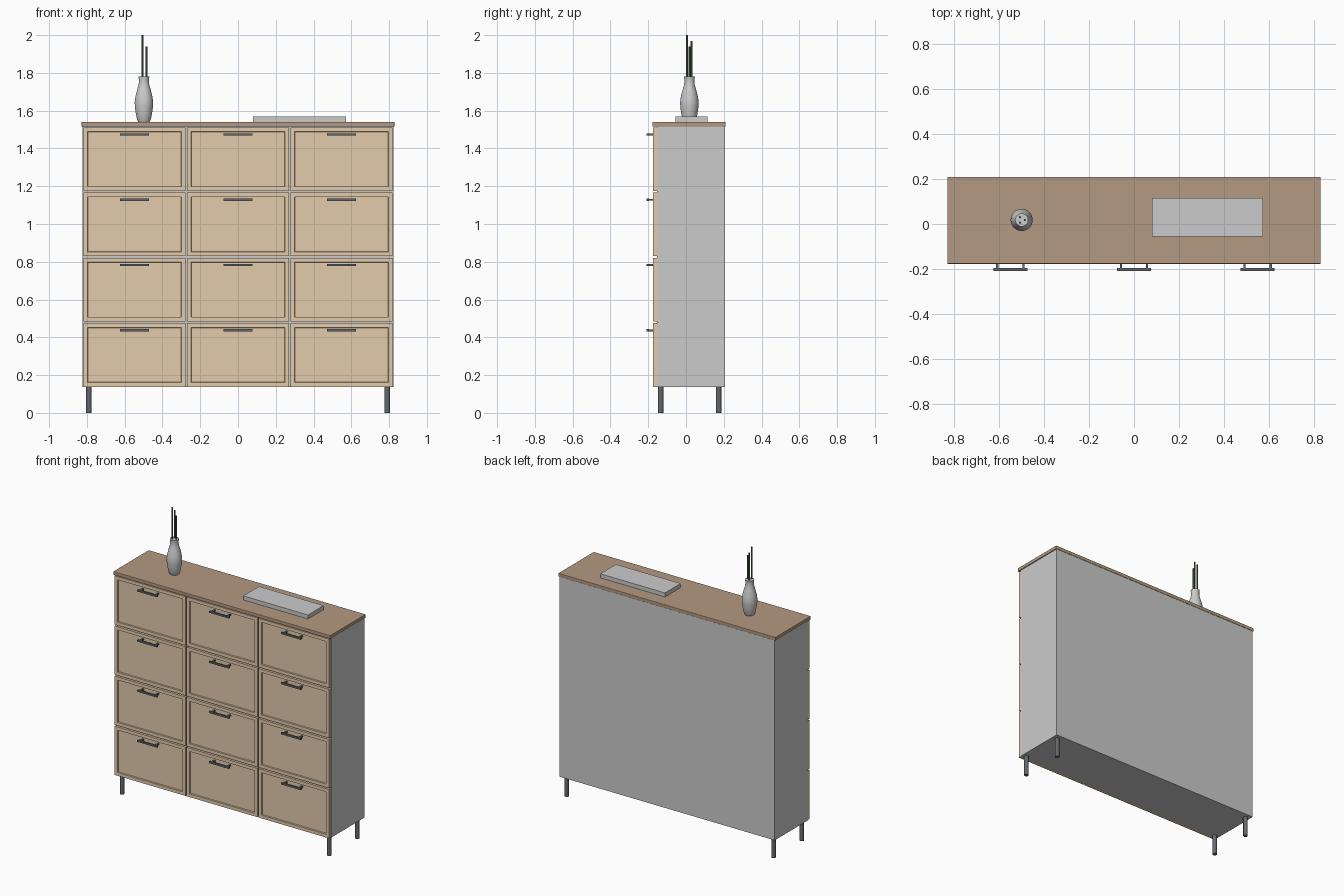
import bpy, bmesh, math
from mathutils import Vector

if "Cube" in bpy.data.objects:
    bpy.data.objects.remove(bpy.data.objects["Cube"])


def material(name, rgb):
    m = bpy.data.materials.new(name)
    m.diffuse_color = (*rgb, 1)
    m.use_nodes = True
    m.node_tree.nodes["Principled BSDF"].inputs["Base Color"].default_value = m.diffuse_color
    return m


OAK = material("light_wood", (0.76, 0.60, 0.41))
WALNUT = material("dark_wood", (0.45, 0.32, 0.22))
METAL = material("dark_metal", (0.13, 0.14, 0.15))
PALE = material("pale_ceramic", (0.85, 0.85, 0.83))
GREEN = material("stem_green", (0.10, 0.15, 0.09))


def finish(name, bm, mat=None):
    bmesh.ops.recalc_face_normals(bm, faces=bm.faces)
    me = bpy.data.meshes.new(name)
    bm.to_mesh(me)
    bm.free()
    ob = bpy.data.objects.new(name, me)
    bpy.context.collection.objects.link(ob)
    if mat:
        me.materials.append(mat)
    return ob


def add_box(bm, lo, hi):
    lo, hi = Vector(lo), Vector(hi)
    verts = bmesh.ops.create_cube(bm, size=1)["verts"]
    for v in verts:
        v.co = (lo + hi) / 2 + v.co * (hi - lo)


def box(name, lo, hi, mat=None, bevel=0):
    bm = bmesh.new()
    add_box(bm, lo, hi)
    ob = finish(name, bm, mat)
    if bevel:
        mod = ob.modifiers.new("soft_edges", "BEVEL")
        mod.width, mod.segments = bevel, 2
    return ob


def lathe(name, profile, loc, mat, sides=32):
    bm = bmesh.new()
    rings = []
    for r, z in profile:
        rings.append([bm.verts.new((loc[0] + r * math.cos(math.tau * i / sides),
                                    loc[1] + r * math.sin(math.tau * i / sides),
                                    loc[2] + z)) for i in range(sides)])
    for a, b in zip(rings, rings[1:]):
        for i in range(sides):
            j = (i + 1) % sides
            bm.faces.new((a[i], a[j], b[j], b[i]))
    bm.faces.new(rings[0])
    bm.faces.new(rings[-1])
    ob = finish(name, bm, mat)
    bpy.ops.object.select_all(action="DESELECT")
    ob.select_set(True)
    bpy.context.view_layer.objects.active = ob
    bpy.ops.object.shade_smooth_by_angle(angle=math.radians(35))
    return ob


# cabinet carcass and overhanging top
FRONT, FACE, BACK = -0.175, -0.153, 0.207
BOTTOM, TOP = 0.138, 1.516
box("cabinet_body", (-0.822, FACE, BOTTOM), (0.822, BACK, TOP))
box("cabinet_top", (-0.828, FRONT - 0.002, TOP), (0.828, BACK + 0.002, 1.54), WALNUT, 0.003)


# drawer front with a recessed centre panel
def drawer(name, cx, z0, w, h):
    bm = bmesh.new()
    add_box(bm, (cx - w / 2, FRONT, z0), (cx + w / 2, FACE, z0 + h))
    bm.normal_update()
    face = min(bm.faces, key=lambda f: f.calc_center_median().y)
    bmesh.ops.inset_region(bm, faces=[face], thickness=0.032)
    bmesh.ops.inset_region(bm, faces=[face], thickness=0.003, depth=-0.008)
    finish(name, bm, OAK)


# bar handle on two posts
def handle(name, cx, z):
    bm = bmesh.new()
    t = 0.006
    add_box(bm, (cx - 0.076, -0.208, z - t), (cx + 0.076, -0.196, z + t))
    for s in (-1, 1):
        px = cx + s * 0.058
        add_box(bm, (px - 0.005, -0.197, z - 0.005), (px + 0.005, -0.166, z + 0.005))
    finish(name, bm, METAL)


PITCH_X, PITCH_Z = 0.548, 0.3457
for row in range(4):
    for col in range(3):
        cx, z0 = (col - 1) * PITCH_X, BOTTOM + row * PITCH_Z
        drawer(f"drawer_front_{row}_{col}", cx, z0, 0.541, 0.337)
        handle(f"drawer_handle_{row}_{col}", cx, z0 + 0.299)

# round legs
for sx, side in ((-1, "left"), (1, "right")):
    for y, end in ((-0.134, "front"), (0.173, "back")):
        lathe(f"{end}_{side}_leg", [(0.0145, 0), (0.0145, BOTTOM)],
              (sx * 0.79, y, 0), METAL, 16)

# vase with three stems
VX, VY, VZ = -0.498, 0.018, 1.54
lathe("vase", [(0.030, 0), (0.037, 0.015), (0.043, 0.045), (0.048, 0.080), (0.049, 0.105),
               (0.045, 0.135), (0.036, 0.170), (0.028, 0.198), (0.026, 0.220), (0.029, 0.240)],
      (VX, VY, VZ), PALE)
for i, top in enumerate((1.94, 1.97, 2.0)):
    a = math.tau * i / 3
    lathe(f"stem_{i}", [(0.005, 0), (0.005, top - 1.70)],
          (VX + 0.014 * math.cos(a), VY + 0.014 * math.sin(a), 1.70), GREEN, 8)

# flat box lying on the top
box("flat_box", (0.08, -0.056, 1.54), (0.573, 0.115, 1.568), PALE)
